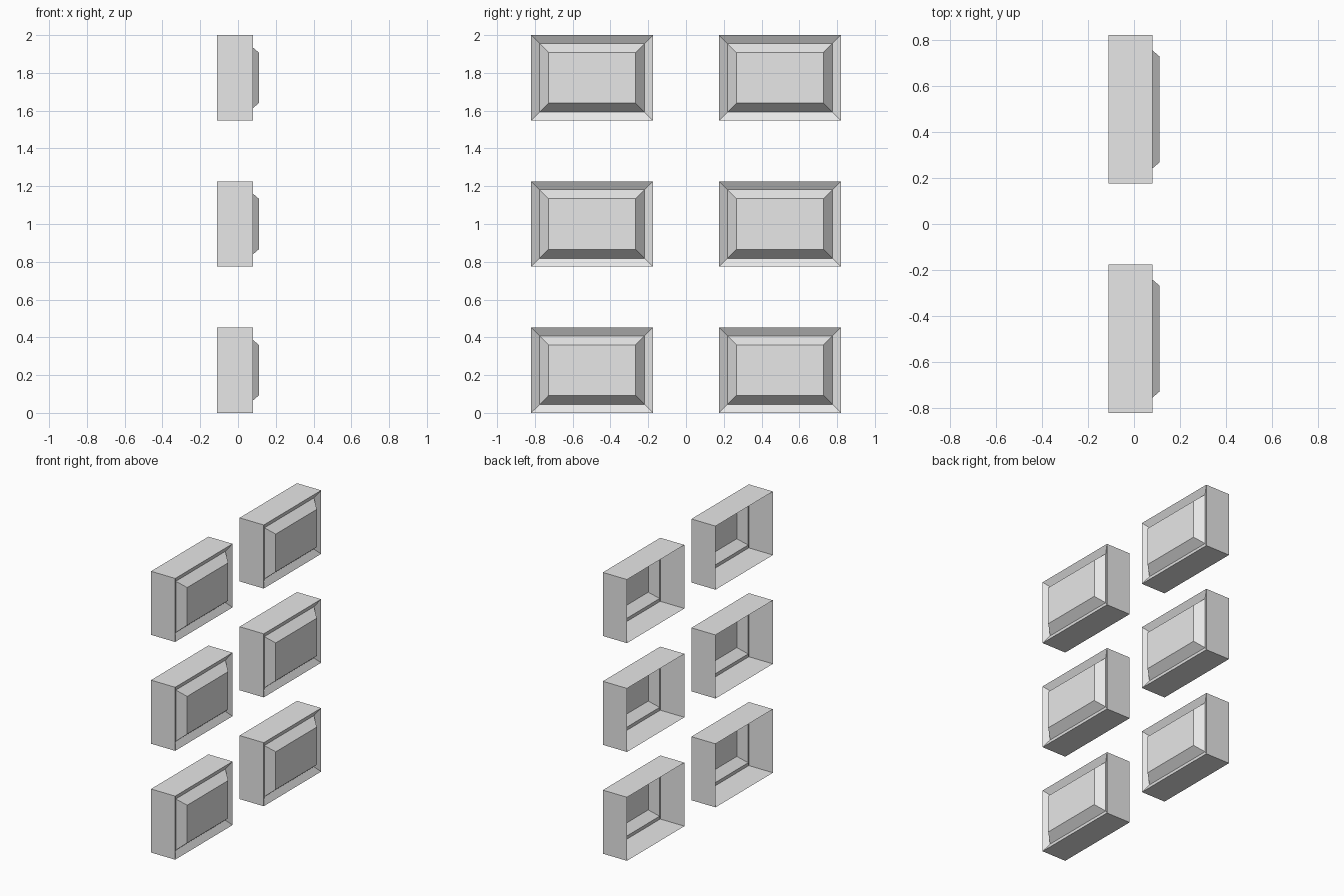
import bpy
import bmesh

cube = bpy.data.objects.get("Cube")
if cube:
    bpy.data.objects.remove(cube, do_unlink=True)

# Plain light grey
grey = bpy.data.materials.new("light_grey")
grey.use_nodes = True
colour = (0.8, 0.8, 0.8, 1)
grey.diffuse_color = colour
grey.node_tree.nodes["Principled BSDF"].inputs["Base Color"].default_value = colour

WIDTH, HEIGHT = 0.645, 0.452
# Profile from open back to raised panel: (inset from edge, x)
PROFILE = [(0, -0.11), (0, 0.08), (0.044, 0.054), (0.092, 0.11)]


def panel_mesh():
    """Open-backed frame with a V groove around a raised bevelled panel."""
    bm = bmesh.new()
    rings = []
    for inset, x in PROFILE:
        y, z = WIDTH / 2 - inset, HEIGHT / 2 - inset
        corners = [(-y, -z), (y, -z), (y, z), (-y, z)]
        rings.append([bm.verts.new((x, a, b)) for a, b in corners])
    for back, front in zip(rings, rings[1:]):
        for i in range(4):
            j = (i + 1) % 4
            bm.faces.new((back[i], back[j], front[j], front[i]))
    bm.faces.new(rings[-1])
    mesh = bpy.data.meshes.new("raised_panel")
    bm.to_mesh(mesh)
    bm.free()
    mesh.materials.append(grey)
    return mesh


# Two columns of three panels sharing one mesh
mesh = panel_mesh()
for row, z in (("lower", HEIGHT / 2), ("middle", 1), ("upper", 2 - HEIGHT / 2)):
    for column, y in (("front", -0.4975), ("back", 0.4975)):
        panel = bpy.data.objects.new(f"{row}_{column}_panel", mesh)
        panel.location = (0, y, z)
        bpy.context.collection.objects.link(panel)
